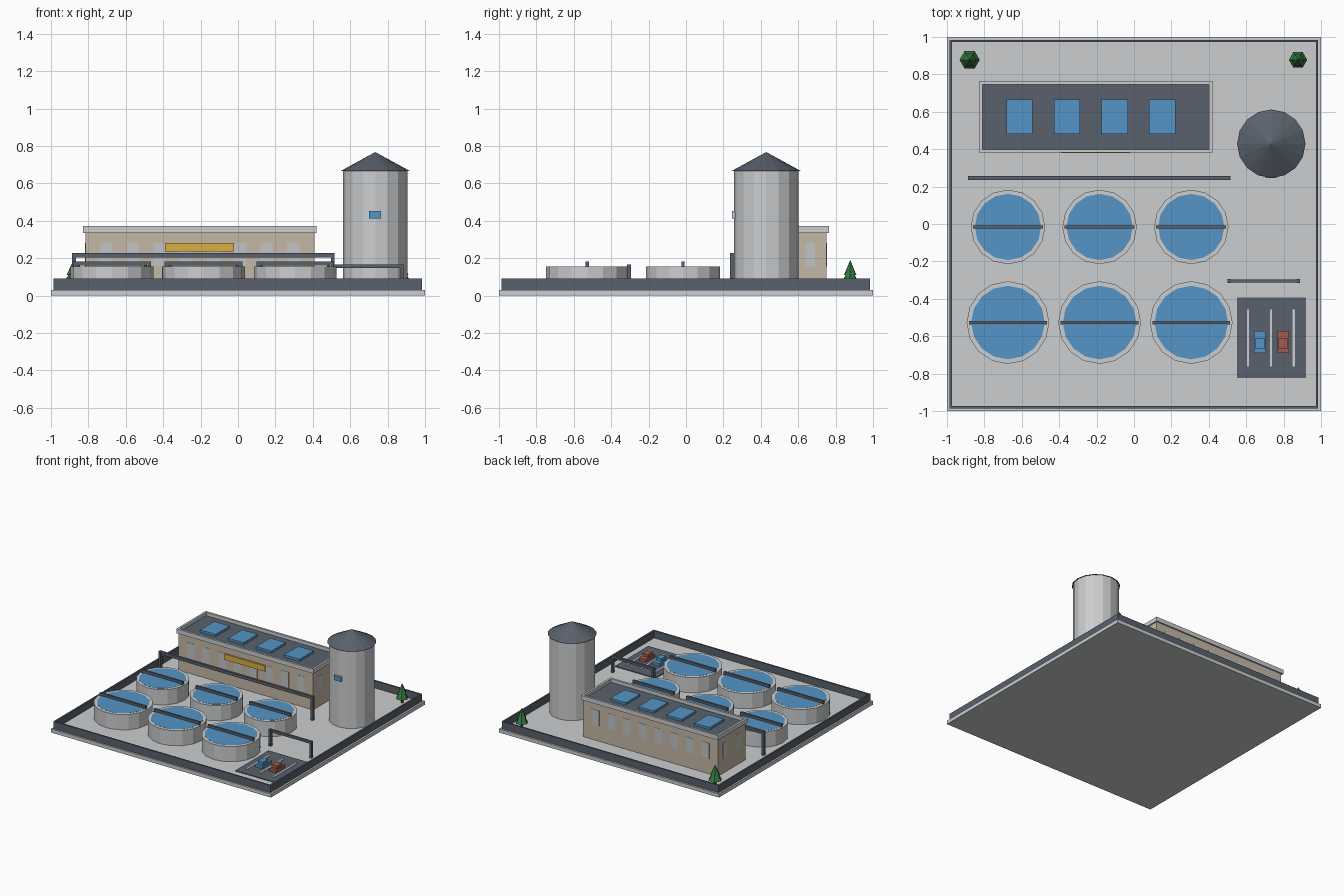
import bpy, bmesh, math
from mathutils import Vector, Matrix

cube = bpy.data.objects.get("Cube")
if cube:
    bpy.data.objects.remove(cube, do_unlink=True)


def material(name, rgb):
    m = bpy.data.materials.new(name)
    m.use_nodes = True
    col = (*rgb, 1.0)
    m.diffuse_color = col
    m.node_tree.nodes["Principled BSDF"].inputs["Base Color"].default_value = col
    return m


CONCRETE = material("concrete grey", (0.6, 0.61, 0.62))
GLASS = material("window grey", (0.54, 0.55, 0.57))
SLATE = material("dark slate", (0.10, 0.12, 0.15))
TAN = material("tan wall", (0.56, 0.48, 0.39))
BLUE = material("water blue", (0.09, 0.3, 0.57))
AMBER = material("amber sign", (0.7, 0.42, 0.06))
RED = material("car red", (0.36, 0.11, 0.08))
GREEN = material("tree green", (0.035, 0.19, 0.055))
BROWN = material("trunk brown", (0.14, 0.07, 0.03))


def finish(name, bm, mat):
    mesh = bpy.data.meshes.new(name)
    bm.to_mesh(mesh)
    bm.free()
    mesh.materials.append(mat)
    obj = bpy.data.objects.new(name, mesh)
    bpy.context.collection.objects.link(obj)
    return obj


def add_box(bm, x0, x1, y0, y1, z0, z1):
    mid = Vector((x0 + x1, y0 + y1, z0 + z1)) / 2
    size = Matrix.Diagonal((x1 - x0, y1 - y0, z1 - z0, 1))
    bmesh.ops.create_cube(bm, size=1, matrix=Matrix.Translation(mid) @ size)


def box(name, mat, *bounds):
    bm = bmesh.new()
    add_box(bm, *bounds)
    return finish(name, bm, mat)


def cone(name, mat, x, y, z0, z1, r0, r1, sides=16):
    """Upright cylinder or cone with a corner on the x axis."""
    bm = bmesh.new()
    bmesh.ops.create_cone(bm, cap_ends=True, segments=sides, radius1=r0, radius2=r1,
                          depth=z1 - z0,
                          matrix=Matrix.Translation((x, y, (z0 + z1) / 2))
                          @ Matrix.Rotation(math.pi / 2, 4, "Z"))
    return finish(name, bm, mat)


def frame(name, mat, x0, x1, y0, y1, z0, z1, t):
    """Four walls around a rectangle."""
    bm = bmesh.new()
    for y in (y0, y1 - t):
        add_box(bm, x0, x1, y, y + t, z0, z1)
    for x in (x0, x1 - t):
        add_box(bm, x, x + t, y0 + t, y1 - t, z0, z1)
    return finish(name, bm, mat)


def beam_run(name, x0, x1, y, z_foot, z0, z1, half):
    """Horizontal beam held between two full-height uprights."""
    bm = bmesh.new()
    add_box(bm, x0 + 2 * half, x1 - 2 * half, y - half, y + half, z0, z1)
    for x in (x0, x1 - 2 * half):
        add_box(bm, x, x + 2 * half, y - half - 0.001, y + half + 0.001, z_foot, z1)
    return finish(name, bm, SLATE)


# Site slab and perimeter wall
GROUND = 0.03
box("site_slab", CONCRETE, -1, 1, -1, 1, 0, GROUND)
frame("perimeter_wall", SLATE, -0.987, 0.985, -0.987, 0.985, GROUND, 0.09, 0.013)

# Round settling tanks in two rows
for row, y, r in (("back", -0.016, 0.199), ("front", -0.527, 0.221)):
    for i in range(3):
        x = -0.674 + 0.49 * i
        tag = f"{row}_{i + 1}"
        cone(f"tank_{tag}", CONCRETE, x, y, GROUND, 0.155, r, r)
        cone(f"water_{tag}", BLUE, x, y, 0.153, 0.156, r * 0.89, r * 0.89)
        beam_run(f"tank_bridge_{tag}", x - r * 0.94, x + r * 0.94, y,
                 0.154, 0.16, 0.181, 0.008)

# Overhead pipes
beam_run("long_pipe", -0.887, 0.516, 0.246, GROUND, 0.203, 0.227, 0.01)
beam_run("short_pipe", 0.5, 0.887, -0.305, GROUND, 0.147, 0.167, 0.009)

# Main hall
X0, X1, Y0, Y1 = -0.816, 0.408, 0.393, 0.752
box("hall_walls", TAN, X0, X1, Y0, Y1, GROUND, 0.337)
box("hall_roof", SLATE, X0, X1, Y0, Y1, 0.337, 0.343)
frame("hall_parapet", CONCRETE, X0 - 0.012, X1 + 0.011, Y0 - 0.012, Y1 + 0.012,
      0.335, 0.371, 0.017)
for i in range(4):
    x = -0.612 + 0.2545 * i
    box(f"skylight_{i + 1}", BLUE, x - 0.07, x + 0.07, 0.482, 0.665, 0.343, 0.362)
box("hall_sign", AMBER, -0.39, -0.022, 0.379, Y0, 0.235, 0.281)

# Hall windows, as thin plates on every side
bm = bmesh.new()
PLATE = 0.002
for i in range(8):
    x = -0.705 + 0.143 * i
    for y in (Y0, Y1):
        add_box(bm, x - 0.034, x + 0.034, y - PLATE, y + PLATE, 0.155, 0.28)
for y in (0.485, 0.664):
    for x in (X0, X1):
        add_box(bm, x - PLATE, x + PLATE, y - 0.025, y + 0.025, 0.155, 0.28)
finish("hall_windows", bm, GLASS)

# Silo
SX, SY = 0.734, 0.429
cone("silo_body", CONCRETE, SX, SY, GROUND, 0.667, 0.173, 0.173)
cone("silo_roof", SLATE, SX, SY, 0.667, 0.767, 0.183, 0)
box("silo_panel_case", CONCRETE, 0.7, 0.764, 0.249, 0.27, 0.411, 0.451)
box("silo_panel", BLUE, 0.7, 0.764, 0.245, 0.249, 0.411, 0.451)

# Parking lot with bay lines and two cars
box("parking_pad", SLATE, 0.552, 0.92, -0.824, -0.393, GROUND, 0.036)
for i in range(3):
    x = 0.61 + 0.122 * i
    box(f"bay_line_{i + 1}", CONCRETE, x - 0.006, x + 0.006, -0.762, -0.458, 0.036, 0.039)
for name, mat, x in (("blue_car", BLUE, 0.673), ("red_car", RED, 0.797)):
    bm = bmesh.new()
    add_box(bm, x - 0.031, x + 0.031, -0.69, -0.572, 0.038, 0.062)
    add_box(bm, x - 0.024, x + 0.024, -0.669, -0.609, 0.062, 0.084)
    finish(name, bm, mat)

# Conifers in the back corners
for name, x, r in (("right_tree", -0.879, 0.054), ("left_tree", 0.877, 0.049)):
    cone(f"{name}_trunk", BROWN, x, 0.878, GROUND, 0.075, 0.011, 0.011, 6)
    cone(f"{name}_lower", GREEN, x, 0.878, 0.068, 0.155, r, 0, 6)
    cone(f"{name}_upper", GREEN, x, 0.878, 0.11, 0.19, r * 0.7, 0, 6)
